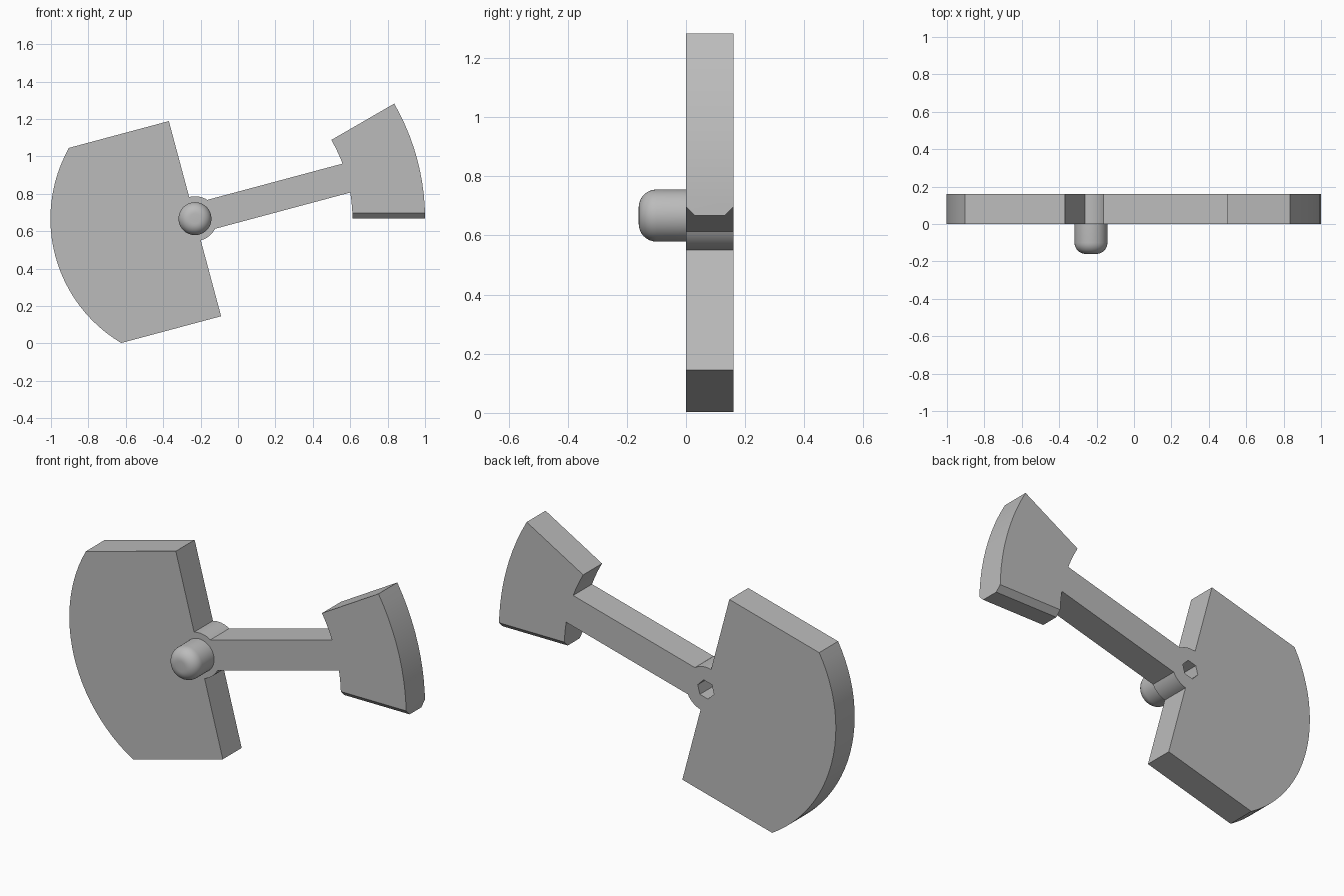
import bpy, bmesh
from math import radians, degrees, asin, sin, cos, pi
from mathutils import Matrix, Vector

cube = bpy.data.objects.get("Cube")
if cube:
    bpy.data.objects.remove(cube, do_unlink=True)

PIVOT = Vector((-0.23, 0, 0.667))
TILT = 15
THICK = 0.16
ARM, HUB, BODY, BODY_R = 0.08, 0.12, 0.54, 0.773
PAD_IN, PAD_OUT, PAD_HALF = 0.842, 1.23, 15

grey = bpy.data.materials.new("grey")
grey.use_nodes = True
COLOR = (0.5, 0.5, 0.5, 1)
grey.diffuse_color = COLOR
grey.node_tree.nodes["Principled BSDF"].inputs["Base Color"].default_value = COLOR


def arc(r, start, end, steps):
    """Points on an arc round the pivot, in tilted degrees."""
    angles = [radians(TILT + start + (end - start) * i / steps) for i in range(steps + 1)]
    return [PIVOT + Vector((r * cos(a), 0, r * sin(a))) for a in angles]


def finish(bm, name):
    bmesh.ops.recalc_face_normals(bm, faces=bm.faces)
    mesh = bpy.data.meshes.new(name)
    bm.to_mesh(mesh)
    bm.free()
    mesh.materials.append(grey)
    obj = bpy.data.objects.new(name, mesh)
    bpy.context.collection.objects.link(obj)
    return obj


def smooth(obj):
    bpy.ops.object.select_all(action='DESELECT')
    obj.select_set(True)
    bpy.context.view_layer.objects.active = obj
    bpy.ops.object.shade_smooth_by_angle(angle=radians(25))


def prism(points, y0, depth):
    bm = bmesh.new()
    face = bm.faces.new([bm.verts.new((p.x, y0, p.z)) for p in points])
    ext = bmesh.ops.extrude_face_region(bm, geom=[face])
    moved = [v for v in ext["geom"] if isinstance(v, bmesh.types.BMVert)]
    bmesh.ops.translate(bm, verts=moved, vec=(0, depth, 0))
    return bm


# Lever plate: paddle, arm, hub and counterweight in one outline
neck = degrees(asin(ARM / PAD_IN))
root = degrees(asin(ARM / HUB))
corner = degrees(asin(BODY / BODY_R))
outline = (arc(PAD_OUT, -PAD_HALF, PAD_HALF, 10)
           + arc(PAD_IN, PAD_HALF, neck, 3)
           + arc(HUB, root, 90, 8)
           + arc(BODY, 90, 90, 1)[:1]
           + arc(BODY_R, 180 - corner, 180 + corner, 24)
           + arc(BODY, -90, -90, 1)[:1]
           + arc(HUB, -90, -root, 8)
           + arc(PAD_IN, -neck, -PAD_HALF, 3))
bm = prism(outline, 0, THICK)

# Chamfers along the paddle's lower end
low = [e for e in bm.edges if e.calc_length() > 0.3
       and all(v.co.x > 0.5 and abs(v.co.z - PIVOT.z) < 0.001 for v in e.verts)]
bmesh.ops.bevel(bm, geom=low, offset=0.03, segments=1, affect='EDGES')
plate = finish(bm, "lever_plate")

# Hexagonal socket in the back of the hub
cutter = finish(prism(arc(0.05, 0, 300, 5), 0.001, THICK + 0.1), "socket_cutter")
cutter.hide_render = True
cutter.hide_viewport = True
cut = plate.modifiers.new("socket", 'BOOLEAN')
cut.operation = 'DIFFERENCE'
cut.solver = 'EXACT'
cut.object = cutter
bpy.context.view_layer.objects.active = plate
bpy.ops.object.modifier_apply(modifier=cut.name)
bpy.data.objects.remove(cutter, do_unlink=True)
smooth(plate)

# Rounded knob on the front of the hub
bm = bmesh.new()
bmesh.ops.create_cone(bm, cap_ends=True, segments=48, radius1=0.088, radius2=0.088, depth=0.16,
                      matrix=Matrix.Translation(PIVOT - Vector((0, 0.08, 0))) @ Matrix.Rotation(pi / 2, 4, 'X'))
rim = [e for e in bm.edges if all(v.co.y < -0.1 for v in e.verts)]
bmesh.ops.bevel(bm, geom=rim, offset=0.06, segments=8, profile=0.5, affect='EDGES')
smooth(finish(bm, "knob"))
